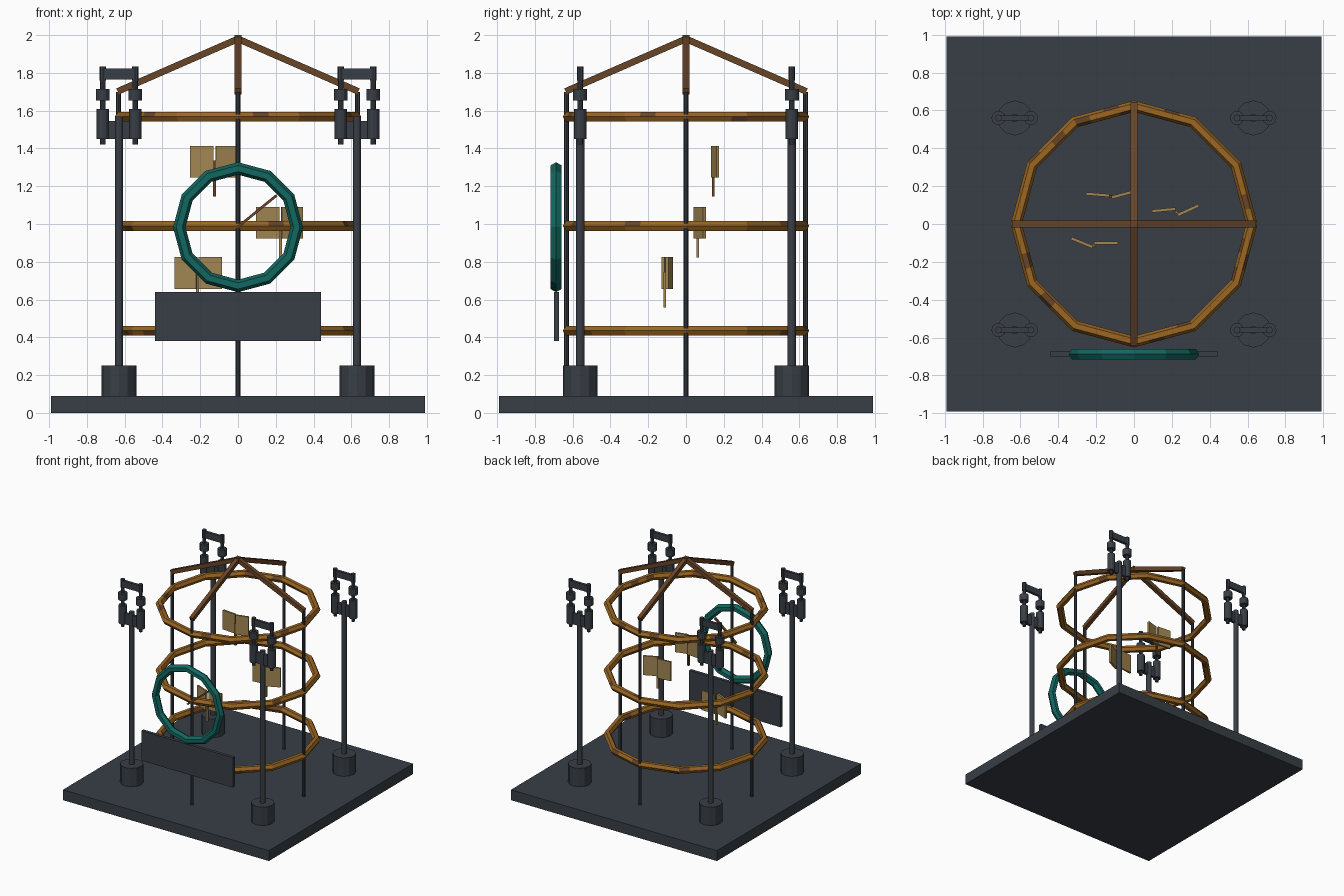
import bpy, bmesh, math, random
from mathutils import Vector, Matrix

if "Cube" in bpy.data.objects:
    bpy.data.objects.remove(bpy.data.objects["Cube"])

random.seed(4)


def material(name, r, g, b):
    m = bpy.data.materials.new(name)
    m.diffuse_color = (r, g, b, 1)
    m.use_nodes = True
    m.node_tree.nodes["Principled BSDF"].inputs["Base Color"].default_value = m.diffuse_color
    return m


SLATE = material("dark slate", 0.040, 0.049, 0.061)
RUST = material("rust orange", 0.33, 0.135, 0.016)
BROWN = material("dark brown", 0.14, 0.058, 0.02)
TEAL = material("teal", 0.006, 0.135, 0.115)
GOLD = material("old gold", 0.36, 0.24, 0.085)


def finish(bm, name, *mats):
    bmesh.ops.recalc_face_normals(bm, faces=bm.faces)
    me = bpy.data.meshes.new(name)
    bm.to_mesh(me)
    bm.free()
    for m in mats:
        me.materials.append(m)
    ob = bpy.data.objects.new(name, me)
    bpy.context.collection.objects.link(ob)
    return ob


def box(name, lo, hi, mat):
    bm = bmesh.new()
    lo, hi = Vector(lo), Vector(hi)
    bmesh.ops.create_cube(bm, size=1, matrix=Matrix.Translation((lo + hi) / 2)
                          @ Matrix.Diagonal((*(hi - lo), 1)))
    return finish(bm, name, mat)


def bar(name, a, b, width, depth, mat):
    """Square bar from a to b."""
    a, b = Vector(a), Vector(b)
    d = b - a
    rot = d.to_track_quat('Z', 'Y').to_matrix().to_4x4()
    bm = bmesh.new()
    bmesh.ops.create_cube(bm, size=1, matrix=Matrix.Translation((a + b) / 2) @ rot
                          @ Matrix.Diagonal((width, depth, d.length, 1)))
    return finish(bm, name, mat)


def post(name, x, y, z0, z1, r, mat, sides=12):
    bm = bmesh.new()
    bmesh.ops.create_cone(bm, cap_ends=True, segments=sides, radius1=r, radius2=r,
                          depth=z1 - z0, matrix=Matrix.Translation((x, y, (z0 + z1) / 2)))
    return finish(bm, name, mat)


def ring(name, centre, R, r, mats, upright=False, split=1, worn=0.0):
    """Twelve-sided ring with a hexagonal section; worn faces get the second colour."""
    bm = bmesh.new()
    rows = []
    for i in range(12):
        for s in range(split):
            t = s / split
            a, b = math.tau * i / 12, math.tau * (i + 1) / 12
            row = []
            for k in range(6):
                p = math.tau * k / 6
                q = R + r * math.cos(p)
                x = q * (math.cos(a) * (1 - t) + math.cos(b) * t)
                y = q * (math.sin(a) * (1 - t) + math.sin(b) * t)
                h = r * math.sin(p)
                v = Vector((x, h, y)) if upright else Vector((x, y, h))
                row.append(bm.verts.new(v + Vector(centre)))
            rows.append(row)
    for i, row in enumerate(rows):
        nxt = rows[(i + 1) % len(rows)]
        for k in range(6):
            j = (k + 1) % 6
            f = bm.faces.new((row[k], nxt[k], nxt[j], row[j]))
            if random.random() < worn:
                f.material_index = 1
    return finish(bm, name, *mats)


# Base slab
box("base_slab", (-0.99, -0.99, 0), (0.99, 0.99, 0.09), SLATE)

# Cage: three worn hoops, four thin uprights, four roof beams
for n, z in enumerate((0.435, 0.99, 1.568)):
    ring(f"cage_hoop_{n}", (0, 0, z), 0.622, 0.03, (RUST, BROWN), split=4, worn=0.08)
for n, (dx, dy) in enumerate(((1, 0), (0, 1), (-1, 0), (0, -1))):
    post(f"cage_upright_{n}", dx * 0.633, dy * 0.633, 0.09, 1.70, 0.013, SLATE, 8)
    bar(f"roof_beam_{n}", (dx * 0.637, dy * 0.637, 1.702), (0, 0, 1.98),
        0.035, 0.035, BROWN)
box("roof_peak", (-0.018, -0.018, 1.96), (0.018, 0.018, 2.0), BROWN)

# Four lamp posts with twin-lantern heads
for sx in (-1, 1):
    for sy in (-1, 1):
        x, y = sx * 0.63, sy * 0.56
        post("lamp_foot", x, y, 0.09, 0.25, 0.092, SLATE)
        post("lamp_pole", x, y, 0.25, 1.57, 0.022, SLATE)
        box("lamp_bracket", (x - 0.10, y - 0.012, 1.45), (x + 0.10, y + 0.012, 1.545), SLATE)
        box("lamp_crossbar", (x - 0.085, y - 0.012, 1.765), (x + 0.085, y + 0.012, 1.822), SLATE)
        for s in (-1, 1):
            lx = x + s * 0.086
            post("lamp_rod", lx, y, 1.42, 1.76, 0.015, SLATE, 8)
            post("lamp_socket", lx, y, 1.45, 1.608, 0.033, SLATE)
            post("lantern", lx, y, 1.655, 1.715, 0.037, SLATE)
            post("lamp_cap", lx, y, 1.76, 1.833, 0.018, SLATE, 8)

# Teal dial ring with its pointer, and the front panel
ring("dial_ring", (0, -0.688, 0.983), 0.311, 0.033, (TEAL,), upright=True)
bar("dial_pointer", (0.0, -0.69, 0.985), (0.205, -0.69, 1.152), 0.018, 0.014, BROWN)
box("front_panel", (-0.44, -0.70, 0.38), (0.44, -0.672, 0.64), SLATE)

# Three floating open books: two hinged leaves and a ribbon each
books = (
    ((-0.253, 0.16), (-0.13, 0.15), (-0.118, 0.14), (-0.015, 0.168), 1.245, 1.412),
    ((0.095, 0.068), (0.22, 0.08), (0.23, 0.047), (0.342, 0.098), 0.923, 1.09),
    ((-0.332, -0.075), (-0.218, -0.122), (-0.21, -0.10), (-0.085, -0.10), 0.657, 0.826))
for n, (a, b, c, d, z0, z1) in enumerate(books):
    for side, p, q in (("left", a, b), ("right", c, d)):
        zm = (z0 + z1) / 2
        p, q = Vector((*p, zm)), Vector((*q, zm))
        ang = math.atan2(q.y - p.y, q.x - p.x)
        bm = bmesh.new()
        bmesh.ops.create_cube(bm, size=1, matrix=Matrix.Translation((p + q) / 2)
                              @ Matrix.Rotation(ang, 4, 'Z')
                              @ Matrix.Diagonal(((q - p).length, 0.016, z1 - z0, 1)))
        finish(bm, f"book_{n}_{side}_leaf", GOLD)
    mx, my = (b[0] + c[0]) / 2, (b[1] + c[1]) / 2
    box(f"book_{n}_ribbon", (mx - 0.008, my - 0.008, z0 - 0.10),
        (mx + 0.008, my + 0.006, z0 + 0.09), BROWN if n == 0 else GOLD)
